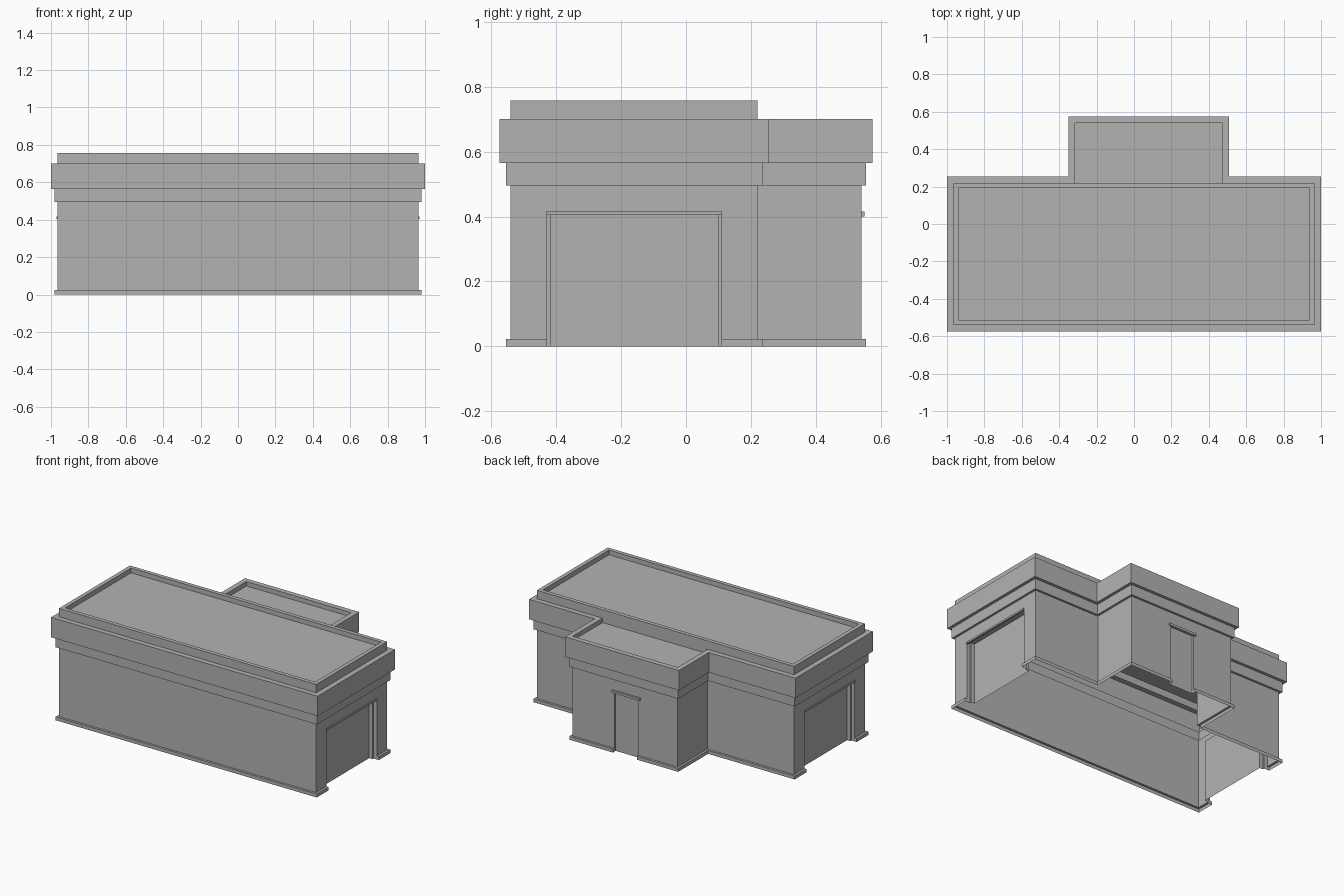
import bpy
import bmesh
from mathutils import Vector

cube = bpy.data.objects.get("Cube")
if cube:
    bpy.data.objects.remove(cube, do_unlink=True)

# One plain colour for the whole building
stone = bpy.data.materials.new("plain grey")
stone.use_nodes = True
GREY = (0.45, 0.45, 0.45, 1.0)
stone.diffuse_color = GREY
stone.node_tree.nodes["Principled BSDF"].inputs["Base Color"].default_value = GREY

# Main dimensions
END, FRONT, BACK = 0.965, -0.54, 0.22
WING_L, WING_R, WING_BACK = 0.472, -0.315, 0.54
DOOR_H, PLINTH_H, PLINTH_OUT = 0.417, 0.023, 0.015
CORNICE_TOP, PARAPET_TOP = 0.70, 0.757
GATE_FRONT, GATE_BACK = -0.43, 0.11
DOOR_L, DOOR_R = 0.16, -0.02


def finish(name, bm):
    bmesh.ops.remove_doubles(bm, verts=bm.verts, dist=0.0001)
    mesh = bpy.data.meshes.new(name)
    bm.to_mesh(mesh)
    bm.free()
    mesh.materials.append(stone)
    obj = bpy.data.objects.new(name, mesh)
    bpy.context.collection.objects.link(obj)
    return obj


def sweep(bm, path, profile, closed=False, cap=False):
    """Sweep (height, offset) steps along corners (x, y, offset x, offset y)."""
    rings = [[bm.verts.new((x + ox * out, y + oy * out, z)) for x, y, ox, oy in path]
             for z, out in profile]
    count = len(path)
    for low, high in zip(rings, rings[1:]):
        for i in range(count if closed else count - 1):
            j = (i + 1) % count
            bm.faces.new((low[i], low[j], high[j], high[i]))
    if cap:
        bm.faces.new(rings[-1])


def rectangle(x0, x1, y0, y1):
    return [(x1, y0, 1, -1), (x1, y1, 1, 1), (x0, y1, -1, 1), (x0, y0, -1, -1)]


# Counter-clockwise outline of the main hall and rear wing
outline = [
    (END, FRONT, 1, -1), (END, BACK, 1, 1),
    (WING_L, BACK, 1, 1), (WING_L, WING_BACK, 1, 1),
    (WING_R, WING_BACK, -1, 1), (WING_R, BACK, -1, 1),
    (-END, BACK, -1, 1), (-END, FRONT, -1, -1),
]

# Lower walls with plinth, interrupted at the doorways
runs = {
    "left_rear_wall": [(END, GATE_BACK, 1, 0)] + outline[1:4] + [(DOOR_L, WING_BACK, 0, 1)],
    "right_rear_wall": [(DOOR_R, WING_BACK, 0, 1)] + outline[4:7] + [(-END, GATE_BACK, -1, 0)],
    "front_wall": [(-END, GATE_FRONT, -1, 0), outline[7], outline[0], (END, GATE_FRONT, 1, 0)],
}
for name, path in runs.items():
    bm = bmesh.new()
    sweep(bm, path, [(0, PLINTH_OUT), (PLINTH_H, PLINTH_OUT), (PLINTH_H, 0), (DOOR_H, 0)])
    # Plinth returns beside the doorways
    for k, (x, y, ox, oy) in enumerate((path[0], path[-1])):
        a = Vector((x, y, 0))
        b = a + Vector((ox, oy, 0)) * PLINTH_OUT
        up = Vector((0, 0, PLINTH_H))
        corners = [a, b, b + up, a + up]
        if k:
            corners.reverse()
        bm.faces.new([bm.verts.new(c) for c in corners])
    finish(name, bm)

# Upper wall, lower band and cornice
bm = bmesh.new()
sweep(bm, outline, [(DOOR_H, 0), (0.495, 0), (0.495, 0.015), (0.565, 0.015),
                    (0.565, 0.035), (CORNICE_TOP, 0.035), (CORNICE_TOP, 0)], closed=True)
finish("upper_wall_and_cornice", bm)

# Main parapet and sunken roof
bm = bmesh.new()
sweep(bm, rectangle(-END, END, FRONT, BACK),
      [(CORNICE_TOP, 0), (PARAPET_TOP, 0), (PARAPET_TOP, -0.027), (0.725, -0.027)],
      closed=True, cap=True)
finish("main_roof", bm)

# Sunken wing roof
bm = bmesh.new()
sweep(bm, rectangle(WING_R, WING_L, BACK, WING_BACK),
      [(CORNICE_TOP, 0), (0.67, 0)], closed=True, cap=True)
finish("wing_roof", bm)


def doorway(name, start, end, outward, steps):
    """Recessed doorway; steps are (side inset, depth)."""
    start, end, outward = Vector(start), Vector(end), Vector(outward)
    along = (end - start).normalized()
    up = Vector((0, 0, DOOR_H))
    bm = bmesh.new()
    rings = []
    for inset, depth in steps:
        a = start + along * inset - outward * depth
        b = end - along * inset - outward * depth
        rings.append([bm.verts.new(p) for p in (a, a + up, b + up, b)])
    for outer, inner in zip(rings, rings[1:]):
        for i in range(3):
            quad = (outer[i], outer[i + 1], inner[i + 1], inner[i])
            if len({tuple(round(c, 5) for c in v.co) for v in quad}) == 4:
                area = (quad[1].co - quad[0].co).cross(quad[3].co - quad[0].co)
                if area.length > 0.000001:
                    bm.faces.new(quad)
    bm.faces.new(reversed(rings[-1]))
    finish(name, bm)


def lintel(name, centre, size):
    bm = bmesh.new()
    bmesh.ops.create_cube(bm, size=1)
    bmesh.ops.scale(bm, vec=size, verts=bm.verts)
    bmesh.ops.translate(bm, vec=centre, verts=bm.verts)
    finish(name, bm)


# Large stepped gates at both ends, with thin lintels
gate_steps = [(0, 0), (0, 0.025), (0.012, 0.025), (0.012, 0.05)]
for side, s in (("left", 1), ("right", -1)):
    ends = [(s * END, GATE_FRONT, 0), (s * END, GATE_BACK, 0)]
    doorway(side + "_gate", *ends[::s], (s, 0, 0), gate_steps)
    lintel(side + "_gate_lintel", (s * END, (GATE_FRONT + GATE_BACK) / 2, DOOR_H - 0.006),
           (0.012, GATE_BACK - GATE_FRONT, 0.012))

# Small rear door and its lintel
doorway("rear_door", (DOOR_L, WING_BACK, 0), (DOOR_R, WING_BACK, 0), (0, 1, 0),
        [(0, 0), (0, 0.015)])
lintel("rear_door_lintel", ((DOOR_L + DOOR_R) / 2, WING_BACK, DOOR_H - 0.009),
       (DOOR_L - DOOR_R + 0.03, 0.018, 0.016))
